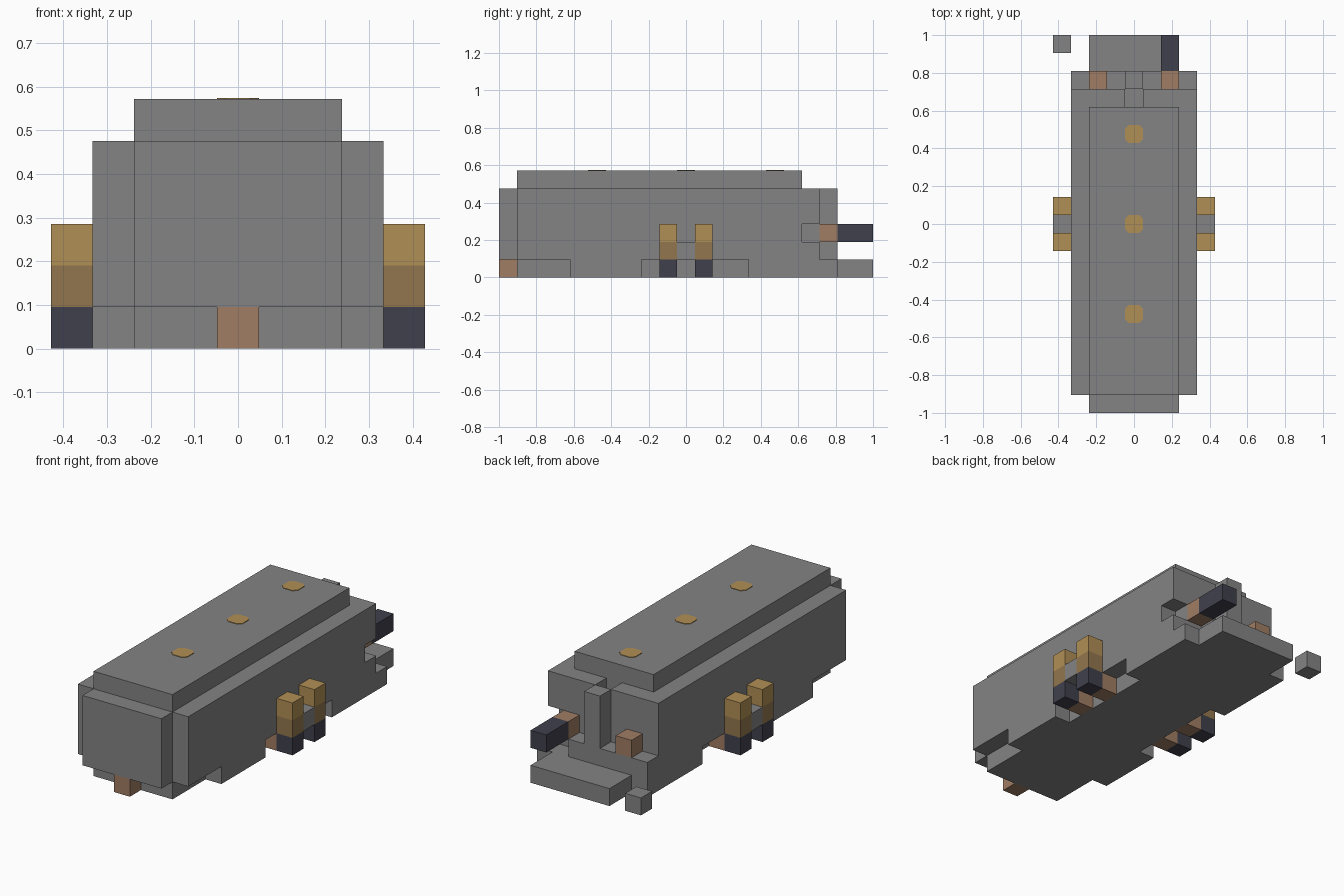
import bpy
import bmesh
from math import pi
from mathutils import Vector

if "Cube" in bpy.data.objects:
    bpy.data.objects.remove(bpy.data.objects["Cube"], do_unlink=True)

U = 2 / 21                                  # one block
ORIGIN = Vector((-4.5 * U, -1, 0))          # corner of the block grid


def material(name, rgb):
    m = bpy.data.materials.new(name)
    m.use_nodes = True
    m.diffuse_color = (*rgb, 1)
    m.node_tree.nodes["Principled BSDF"].inputs["Base Color"].default_value = (*rgb, 1)
    return m


GREY = material("grey", (0.23, 0.23, 0.23))
DARK = material("dark_slate", (0.051, 0.051, 0.074))
COPPER = material("copper", (0.352, 0.205, 0.127))
GOLD = material("gold", (0.434, 0.275, 0.091))
BRONZE = material("bronze", (0.287, 0.181, 0.076))


def finish(name, bm, mat):
    mesh = bpy.data.meshes.new(name)
    bm.to_mesh(mesh)
    bm.free()
    mesh.materials.append(mat)
    obj = bpy.data.objects.new(name, mesh)
    bpy.context.collection.objects.link(obj)
    return obj


def block(name, x, y, z, mat=GREY):
    """Box spanning the given grid ranges."""
    bm = bmesh.new()
    bmesh.ops.create_cube(bm, size=1)
    for v in bm.verts:
        corner = Vector(r[1] if c > 0 else r[0] for r, c in zip((x, y, z), v.co))
        v.co = ORIGIN + corner * U
    return finish(name, bm, mat)


def both_sides(name, x, y, z, mat=GREY):
    block("left_" + name, x, y, z, mat)
    block("right_" + name, (9 - x[1], 9 - x[0]), y, z, mat)


# Main body
block("body", (1, 8), (1, 17), (1, 5))
block("roof", (2, 7), (1, 17), (5, 6))
block("front_panel", (2, 7), (0, 1), (1, 5))
block("front_coupling", (4, 5), (0, 1), (0, 1), COPPER)

# Rear wall with a central slot and a side notch
block("right_rear_wall", (1, 4), (17, 18), (1, 5))
block("left_rear_wall", (5, 7), (17, 18), (1, 5))
block("rear_slot_sill", (4, 5), (17, 18), (1, 2))
block("notch_sill", (7, 8), (17, 18), (1, 2))
block("notch_lintel", (7, 8), (17, 18), (3, 5))

# Rear deck
block("rear_shelf", (1, 6), (18, 19), (1, 2))
block("rear_post", (4, 5), (18, 19), (2, 5))
block("right_rear_mount", (2, 3), (18, 19), (2, 3), COPPER)
block("left_rear_mount", (6, 7), (18, 19), (2, 3), COPPER)
block("rear_barrel", (6, 7), (19, 21), (2, 3), DARK)
block("loose_block", (0, 1), (20, 21), (0, 1))

# Underside
block("floor", (2, 7), (1, 21), (0, 1))
both_sides("front_skirt", (7, 8), (4, 8), (0, 1))
both_sides("rear_skirt", (7, 8), (14, 19), (0, 1))

# Side posts
both_sides("post_bridge", (8, 9), (10, 11), (1, 2))
for label, j in (("front", 9), ("rear", 11)):
    span = (j, j + 1)
    both_sides(label + "_post_mount", (7, 8), span, (0, 1), COPPER)
    both_sides(label + "_post_foot", (8, 9), span, (0, 1), DARK)
    both_sides(label + "_post_middle", (8, 9), span, (1, 2), BRONZE)
    both_sides(label + "_post_top", (8, 9), span, (2, 3), GOLD)

# Roof lights: thin chamfered squares
for label, j in (("front", 5.5), ("middle", 10.5), ("rear", 15.5)):
    bm = bmesh.new()
    bmesh.ops.create_cube(bm, size=1)
    for v in bm.verts:
        v.co = Vector((v.co.x * U, v.co.y * U, v.co.z * 0.006))
    uprights = [e for e in bm.edges if abs(e.verts[0].co.z - e.verts[1].co.z) > 0.001]
    bmesh.ops.bevel(bm, geom=uprights, offset=0.02, segments=1, affect='EDGES')
    light = finish(label + "_roof_light", bm, GOLD)
    light.location = ORIGIN + Vector((4.5, j, 6)) * U
